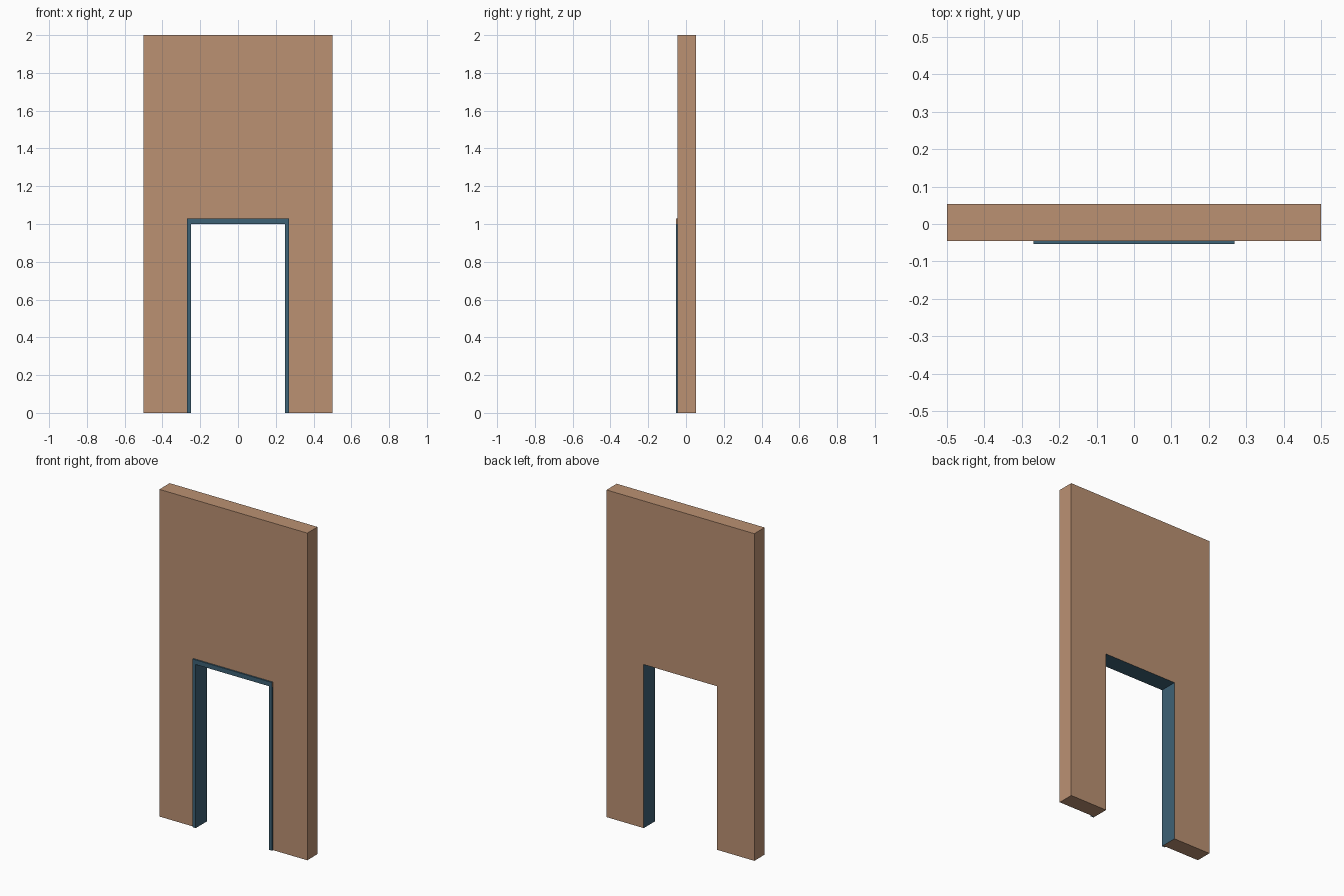
import bpy, bmesh

if "Cube" in bpy.data.objects:
    bpy.data.objects.remove(bpy.data.objects["Cube"])

def material(name, rgb):
    m = bpy.data.materials.new(name)
    m.diffuse_color = (*rgb, 1)
    m.use_nodes = True
    m.node_tree.nodes["Principled BSDF"].inputs["Base Color"].default_value = m.diffuse_color
    return m

tan = material("tan_wall", (0.497, 0.283, 0.171))
blue = material("slate_blue", (0.048, 0.122, 0.181))

W, H = 0.5, 2.0              # wall half width, height
OW, OH = 0.248, 1.0          # opening half width, height
TW, TH = 0.269, 1.028        # trim outer half width, height
BACK, FACE, TRIM = 0.054, -0.045, -0.054

def extrude_profile(name, pts, y0, y1, mats, rule):
    """Extrude an x/z outline from y0 to y1; rule(normal, centre) picks the colour."""
    bm = bmesh.new()
    face = bm.faces.new([bm.verts.new((x, y0, z)) for x, z in pts])
    ext = bmesh.ops.extrude_face_region(bm, geom=[face], use_keep_orig=True)
    verts = [v for v in ext["geom"] if isinstance(v, bmesh.types.BMVert)]
    bmesh.ops.translate(bm, verts=verts, vec=(0, y1 - y0, 0))
    bmesh.ops.recalc_face_normals(bm, faces=bm.faces)
    for f in bm.faces:
        f.material_index = rule(f.normal, f.calc_center_median())
    me = bpy.data.meshes.new(name)
    bm.to_mesh(me)
    bm.free()
    for m in mats:
        me.materials.append(m)
    ob = bpy.data.objects.new(name, me)
    bpy.context.collection.objects.link(ob)
    return ob

# Wall with doorway; the faces lining the opening are blue
def reveal(n, c):
    side = abs(n.x) > 0.5 and abs(c.x) < OW + 0.01
    head = n.z < -0.5 and c.z > 0.5
    return int(side or head)

extrude_profile("wall", [(-W, 0), (-OW, 0), (-OW, OH), (OW, OH), (OW, 0),
                         (W, 0), (W, H), (-W, H)], FACE, BACK, [tan, blue], reveal)

# Trim legs on the front, either side of the opening
for s, label in ((-1, "left"), (1, "right")):
    extrude_profile(label + "_trim", [(s * OW, 0), (s * TW, 0), (s * TW, OH), (s * OW, OH)],
                    FACE, TRIM, [blue], lambda n, c: 0)

# Trim head, with tan ends
extrude_profile("head_trim", [(-TW, OH), (TW, OH), (TW, TH), (-TW, TH)],
                FACE, TRIM, [tan, blue], lambda n, c: int(abs(n.x) < 0.5))
